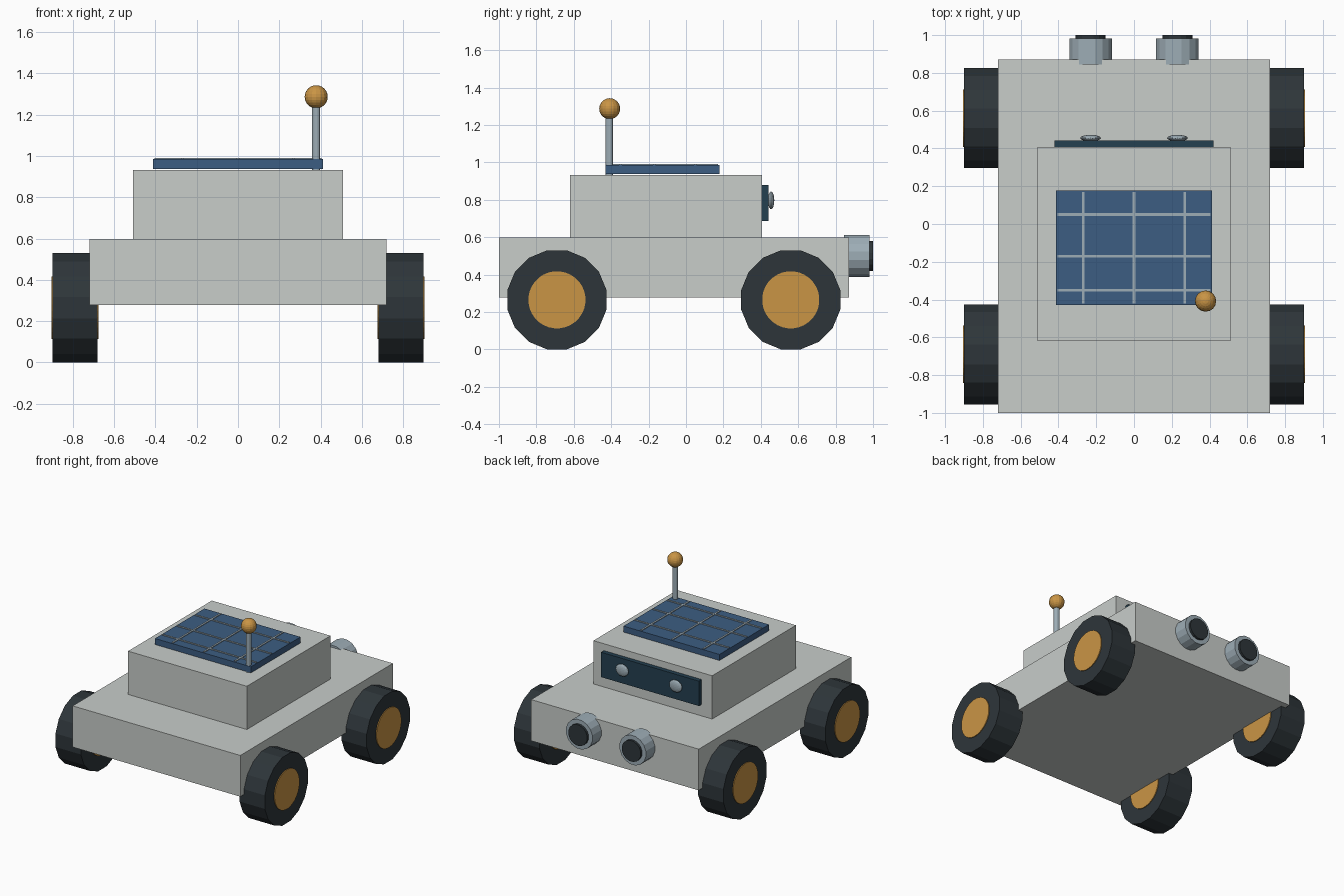
import bpy
import math
from mathutils import Matrix, Vector

cube = bpy.data.objects.get("Cube")
if cube:
    bpy.data.objects.remove(cube, do_unlink=True)

import bmesh


def material(name, *rgb):
    mat = bpy.data.materials.new(name)
    mat.use_nodes = True
    mat.diffuse_color = (*rgb, 1)
    mat.node_tree.nodes["Principled BSDF"].inputs["Base Color"].default_value = (*rgb, 1)
    return mat


GREY = material("light grey", 0.58, 0.61, 0.59)
RUBBER = material("dark rubber", 0.027, 0.036, 0.042)
AMBER = material("amber", 0.59, 0.30, 0.06)
BLUE = material("panel blue", 0.045, 0.11, 0.225)
TEAL = material("dark teal", 0.017, 0.05, 0.08)
METAL = material("blue grey metal", 0.34, 0.42, 0.47)


def finish(name, bm, mat):
    mesh = bpy.data.meshes.new(name)
    bm.to_mesh(mesh)
    bm.free()
    mesh.materials.append(mat)
    obj = bpy.data.objects.new(name, mesh)
    bpy.context.collection.objects.link(obj)
    return obj


def box(name, mat, xs, ys, zs):
    """Box between the given limits on each axis."""
    bm = bmesh.new()
    centre = Vector([sum(r) / 2 for r in (xs, ys, zs)])
    size = Vector([r[1] - r[0] for r in (xs, ys, zs)])
    bmesh.ops.create_cube(bm, size=1, matrix=Matrix.Translation(centre) @ Matrix.Diagonal(size).to_4x4())
    return finish(name, bm, mat)


def rod(name, mat, start, end, radius, sides):
    """Capped cylinder between two points, with a flat side facing up."""
    start, end = Vector(start), Vector(end)
    axis = end - start
    turn = axis.to_track_quat("Z", "Y").to_matrix().to_4x4()
    bm = bmesh.new()
    bmesh.ops.create_cone(
        bm, cap_ends=True, segments=sides, radius1=radius, radius2=radius, depth=axis.length,
        matrix=Matrix.Translation((start + end) / 2) @ turn @ Matrix.Rotation(math.pi / sides, 4, "Z"))
    return finish(name, bm, mat)


def ball(name, mat, centre, radii):
    bm = bmesh.new()
    bmesh.ops.create_uvsphere(bm, u_segments=16, v_segments=12, radius=1,
                              matrix=Matrix.Translation(centre) @ Matrix.Diagonal(radii).to_4x4())
    return finish(name, bm, mat)


# Chassis and cabin
box("chassis", GREY, (-0.72, 0.72), (-1, 0.872), (0.277, 0.597))
box("cabin", GREY, (-0.51, 0.51), (-0.62, 0.407), (0.597, 0.933))

# Solar panel with raised grid lines
box("solar_panel", BLUE, (-0.412, 0.412), (-0.43, 0.178), (0.938, 0.985))
for i, x in enumerate((-0.268, 0, 0.268)):
    box(f"panel_long_line_{i}", METAL, (x - 0.007, x + 0.007), (-0.42, 0.17), (0.98, 0.99))
for i, y in enumerate((-0.35, -0.17, 0.05)):
    box(f"panel_cross_line_{i}", METAL, (-0.405, 0.405), (y - 0.007, y + 0.007), (0.98, 0.99))

# Antenna
rod("antenna_pole", METAL, (0.379, -0.41, 0.93), (0.379, -0.41, 1.26), 0.02, 12)
ball("antenna_ball", AMBER, (0.379, -0.408, 1.287), (0.056, 0.056, 0.056))

# Sensor plate on the rear of the cabin
box("sensor_plate", TEAL, (-0.42, 0.42), (0.407, 0.441), (0.687, 0.88))

for side, s in (("left", 1), ("right", -1)):
    # Sensor eyes and rear lamps
    ball(f"{side}_sensor_eye", METAL, (s * 0.23, 0.455, 0.797), (0.055, 0.017, 0.047))
    rod(f"{side}_lamp_housing", METAL, (s * 0.23, 0.845, 0.5), (s * 0.23, 0.982, 0.5), 0.115, 16)
    rod(f"{side}_lamp_lens", RUBBER, (s * 0.23, 0.95, 0.5), (s * 0.23, 1, 0.5), 0.082, 16)
    # Wheels
    for end, y in (("front", -0.69), ("rear", 0.56)):
        rod(f"{end}_{side}_tyre", RUBBER, (s * 0.682, y, 0.265), (s * 0.899, y, 0.265), 0.27, 16)
        rod(f"{end}_{side}_hub", AMBER, (s * 0.676, y, 0.265), (s * 0.905, y, 0.265), 0.153, 32)
